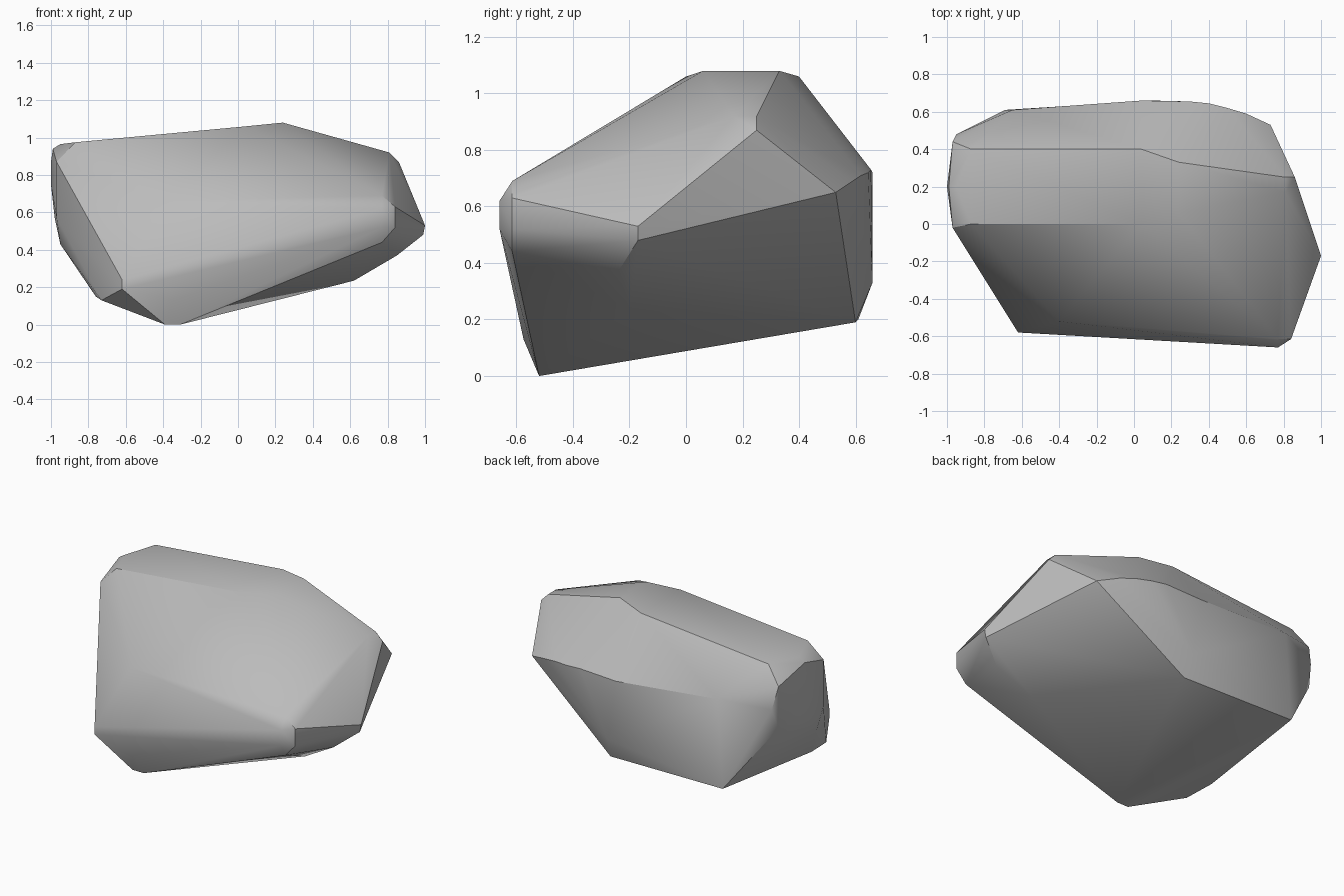
import bpy
import bmesh
import math


def remove_default_cube():
    default_cube = bpy.data.objects.get("Cube")
    if default_cube:
        bpy.data.objects.remove(default_cube, do_unlink=True)


def flat_material(name, colour):
    material = bpy.data.materials.new(name)
    material.use_nodes = True
    material.diffuse_color = colour
    shader = material.node_tree.nodes["Principled BSDF"]
    shader.inputs["Base Color"].default_value = colour
    shader.inputs["Roughness"].default_value = 0.9
    return material


def span(x_values, y_values, z_values):
    """Corners of a small flat patch or edge, one per combination."""
    return [(x, y, z) for x in x_values for y in y_values for z in z_values]


def hull_object(name, corners, material):
    """Wrap the corner points in a convex skin with soft shading."""
    mesh = bpy.data.meshes.new(name)
    bm = bmesh.new()
    for corner in corners:
        bm.verts.new(corner)
    result = bmesh.ops.convex_hull(bm, input=bm.verts[:])
    unused = set(result["geom_interior"]) | set(result["geom_unused"])
    loose = [item for item in unused
             if isinstance(item, bmesh.types.BMVert) and not item.link_faces]
    bmesh.ops.delete(bm, geom=loose, context="VERTS")
    bmesh.ops.dissolve_limit(bm, angle_limit=math.radians(1.5),
                             verts=bm.verts[:], edges=bm.edges[:])
    bmesh.ops.triangulate(bm, faces=bm.faces[:])
    bmesh.ops.recalc_face_normals(bm, faces=bm.faces[:])
    bm.to_mesh(mesh)
    bm.free()
    mesh.materials.append(material)
    rock = bpy.data.objects.new(name, mesh)
    bpy.context.collection.objects.link(rock)
    bpy.ops.object.select_all(action="DESELECT")
    bpy.context.view_layer.objects.active = rock
    rock.select_set(True)
    bpy.ops.object.shade_smooth_by_angle(angle=math.radians(30))
    return rock


remove_default_cube()
stone_grey = flat_material("stone grey", (0.5, 0.5, 0.5, 1))

# Sloping plateau along the top, with its raised end
plateau = span([-.87], [0, .4], [.975])
plateau += span([.04], [0, .4], [1.06])
plateau += span([.24], [.06, .33], [1.08])

# Blunt nose at the front left, and the ridge that runs to it
nose = span([.77], [-.66], [.52, .62])
nose += span([.84], [-.615], [.52, .63])
nose += span([.77], [-.615], [.44, .69])
ridge = [(-.4, -.52, .66)]

# Lower front corner and the short edge the rock stands on
front_corner = span([-.62], [-.58], [.19, .24])
front_corner += [(-.35, -.575, .13)]
foot = span([-.39, -.31], [-.52], [0])
foot += [(-.73, -.39, .13), (-.76, -.2, .15)]

# Pointed left side and its undercut
left_point = span([1], [-.17], [.53])
left_point += [(.99, -.17, .48), (.85, -.24, .37), (.62, -.2, .235)]
left_shoulder = span([.81], [.17, .25], [.92])
left_shoulder += span([.86], [.25], [.87])

# Rounded shoulder curving over to the back
back_shoulder = [(.73, .53, .65), (.6, .59, .69), (.5, .62, .71),
                 (.4, .645, .72), (.3, .655, .73), (.04, .66, .72)]
back_base = [(.12, .6, .19), (.1, .66, .33)]
back_corner = span([-.69], [.61], [.2])
back_corner += span([-.65], [.61], [.77])

# Worn, nearly flat right end
right_end = span([-1], [.2], [.75, .87])
right_end += span([-.97], [-.02], [.57, .87])
right_end += span([-.97], [.44], [.6, .87])
right_end += [(-.98, .2, .57), (-.99, .2, .94), (-.95, .02, .43),
              (-.95, .48, .73), (-.95, .2, .965)]

corners = (plateau + nose + ridge + front_corner + foot + left_point
           + left_shoulder + back_shoulder + back_base + back_corner
           + right_end)
hull_object("rock", corners, stone_grey)
